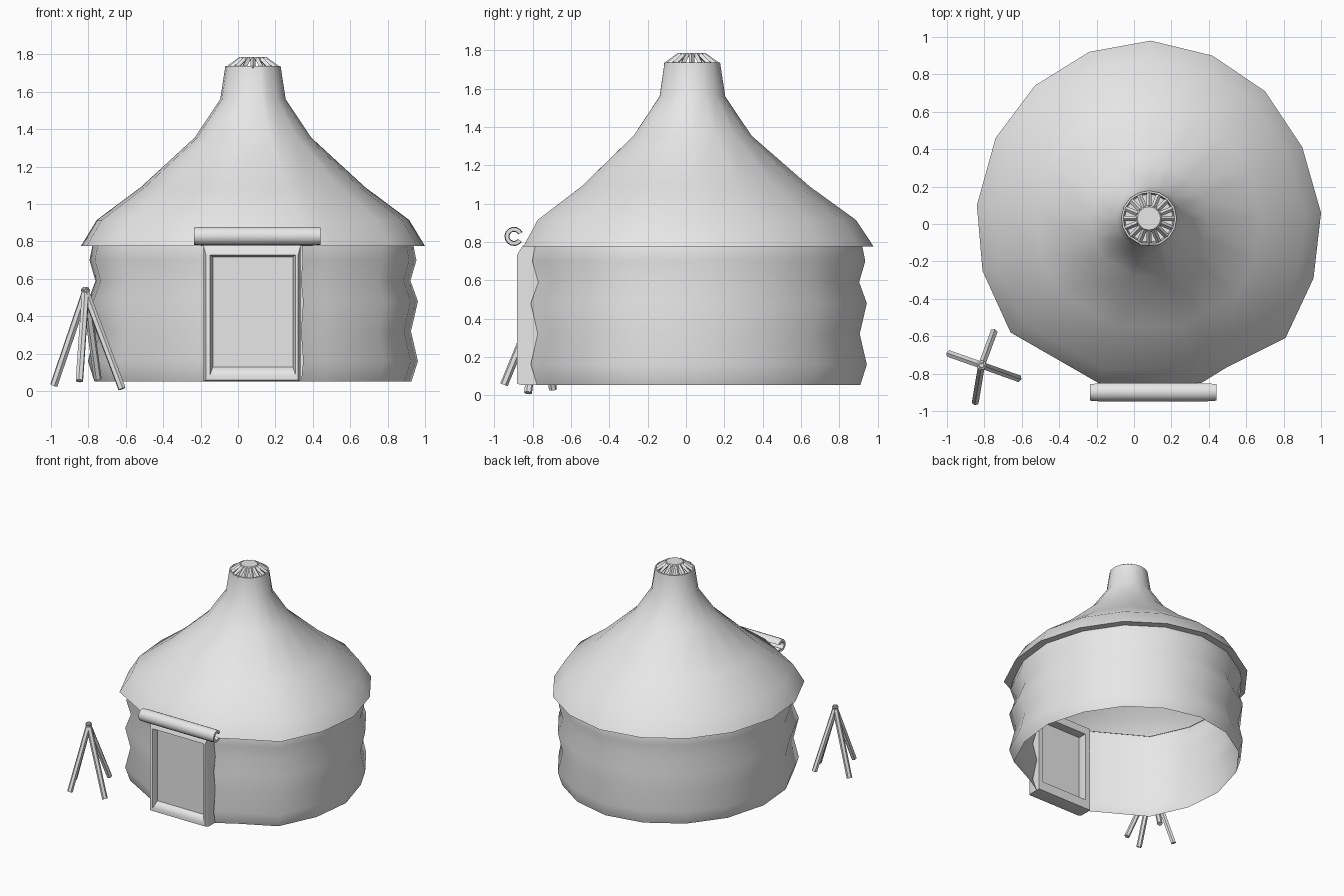
import bpy, math
from mathutils import Vector

cube = bpy.data.objects.get("Cube")
if cube:
    bpy.data.objects.remove(cube)

felt = bpy.data.materials.new("felt grey")
felt.use_nodes = True
felt.diffuse_color = (0.8, 0.8, 0.8, 1)
felt.node_tree.nodes["Principled BSDF"].inputs["Base Color"].default_value = (0.8, 0.8, 0.8, 1)

CX = 0.08


def finish(obj, angle=40):
    obj.data.materials.clear()
    obj.data.materials.append(felt)
    bpy.ops.object.select_all(action='DESELECT')
    obj.select_set(True)
    bpy.context.view_layer.objects.active = obj
    bpy.ops.object.shade_smooth_by_angle(angle=math.radians(angle))
    return obj


def mesh_object(name, verts, faces, angle=40):
    me = bpy.data.meshes.new(name)
    me.from_pydata(verts, [], faces)
    me.update()
    obj = bpy.data.objects.new(name, me)
    bpy.context.collection.objects.link(obj)
    return finish(obj, angle)


def loft(name, rings, plan, closed=True, cap=False, angle=40):
    """Stack rings of (radius, z, centre y, roundness); the plan blends to a circle."""
    n = len(plan)
    verts = []
    for r, z, cy, roundness in rings:
        for p in plan:
            q = p.lerp(p.normalized(), roundness) * r
            verts.append((CX + q.x, cy + q.y, z))
    faces = [(k * n + i, k * n + (i + 1) % n, (k + 1) * n + (i + 1) % n, (k + 1) * n + i)
             for k in range(len(rings) - 1) for i in range(n if closed else n - 1)]
    if cap:
        faces.append(tuple(range((len(rings) - 1) * n, len(rings) * n)))
    return mesh_object(name, verts, faces, angle)


def rod(name, a, b, radius, sides=6):
    a, b = Vector(a), Vector(b)
    bpy.ops.mesh.primitive_cylinder_add(vertices=sides, radius=radius, depth=(b - a).length,
                                        location=(a + b) / 2)
    obj = bpy.context.object
    obj.name = name
    obj.rotation_euler = (b - a).to_track_quat('Z', 'Y').to_euler()
    return finish(obj, 30)


# Ground plan of the tent, from the left door corner round to the right one
outline = [(0.36, -0.85), (0.49, -0.77), (0.81, -0.61), (0.96, -0.29), (1.0, 0.06),
           (0.90, 0.41), (0.70, 0.71), (0.42, 0.90), (0.09, 0.98), (-0.24, 0.92),
           (-0.53, 0.74), (-0.74, 0.46), (-0.84, 0.10), (-0.81, -0.25), (-0.66, -0.58),
           (-0.19, -0.85)]
plan = [Vector((x - CX, y - 0.06)) / 0.92 for x, y in outline]
circle = [Vector((math.cos(a), math.sin(a))) for a in
          (math.radians(22.5 * i) for i in range(16))]

# Roof: bell-shaped cover with a turned-in eave and an open smoke neck
loft("roof", [(0.855, 0.775, 0.06, 0), (0.92, 0.775, 0.06, 0), (0.835, 0.915, 0.052, 0),
              (0.60, 1.09, 0.045, 0.2), (0.312, 1.355, 0.03, 0.6), (0.175, 1.56, 0.03, 1),
              (0.148, 1.737, 0.03, 1), (0.138, 1.737, 0.03, 1), (0.13, 1.68, 0.03, 1)],
     plan, cap=True, angle=60)

# Wall: folded felt, open at the doorway
folds = [(0.848, 0.052), (0.882, 0.16), (0.845, 0.32), (0.882, 0.48),
         (0.842, 0.59), (0.874, 0.70), (0.858, 0.78)]
loft("wall", [(r, z, 0.062, 0) for r, z in folds], plan, closed=False, angle=60)

# Door frame: mitred section from the back edge over the front to the recess
section = [(-0.185, 0.335, 0.052, 0.78, -0.75), (-0.185, 0.335, 0.052, 0.78, -0.853),
           (-0.172, 0.322, 0.06, 0.73, -0.883), (-0.15, 0.308, 0.085, 0.728, -0.883),
           (-0.135, 0.293, 0.13, 0.718, -0.845), (-0.135, 0.293, 0.13, 0.718, -0.75)]
verts = [p for x0, x1, z0, z1, y in section
         for p in ((x0, y, z0), (x1, y, z0), (x1, y, z1), (x0, y, z1))]
faces = [(4 * k + i, 4 * k + (i + 1) % 4, 4 * m + (i + 1) % 4, 4 * m + i)
         for k in range(6) for m in [(k + 1) % 6] for i in range(4)]
mesh_object("door_frame", verts, faces, 50)

# Recessed door panel
bpy.ops.mesh.primitive_cube_add(size=1, location=(0.079, -0.832, 0.424))
panel = bpy.context.object
panel.name = "door_panel"
panel.scale = (0.436, 0.015, 0.596)
finish(panel)

# Rolled door flap: C-shaped section swept along x, with pinched ends
arc = [math.radians(d) for d in range(25, 331, 25)]
profile = [(0.05, a) for a in arc] + [(0.024, a) for a in reversed(arc)]
n = len(profile)
verts, faces = [], []
stations = [(-0.235, 0.75), (-0.19, 1), (0.08, 1), (0.395, 1), (0.44, 0.75)]
for x, s in stations:
    for r, a in profile:
        rr = 0.037 + (r - 0.037) * s
        verts.append((x, -0.898 + rr * math.cos(a), 0.829 + rr * math.sin(a)))
for k in range(len(stations) - 1):
    for i in range(n):
        j = (i + 1) % n
        faces.append((k * n + i, (k + 1) * n + i, (k + 1) * n + j, k * n + j))
for k in (0, len(stations) - 1):
    for i in range(n // 2 - 1):
        quad = [k * n + q for q in (i, i + 1, n - 2 - i, n - 1 - i)]
        faces.append(quad if k == 0 else quad[::-1])
mesh_object("rolled_door_flap", verts, faces, 50)

# Smoke crown: raised hub held by a ring of slats
loft("crown_hub", [(0.062, 1.765, 0.03, 1), (0.072, 1.775, 0.03, 1), (0.062, 1.787, 0.03, 1)],
     circle, cap=True)
hub = Vector((CX, 0.03, 0))
for i, d in enumerate(circle):
    d = d.to_3d()
    rod(f"crown_slat_{i + 1}", hub + d * 0.062 + Vector((0, 0, 1.776)),
        hub + d * 0.138 + Vector((0, 0, 1.722)), 0.014, 4)

# Leaning poles tied at the top
top = Vector((-0.815, -0.755, 0.53))
for i, foot in enumerate([(-0.985, -0.695, 0.03), (-0.62, -0.825, 0.012),
                          (-0.848, -0.95, 0.055), (-0.75, -0.58, 0.065)]):
    foot = Vector(foot)
    rod(f"pole_{i + 1}", foot, top + (top - foot).normalized() * 0.02, 0.021, 6)
